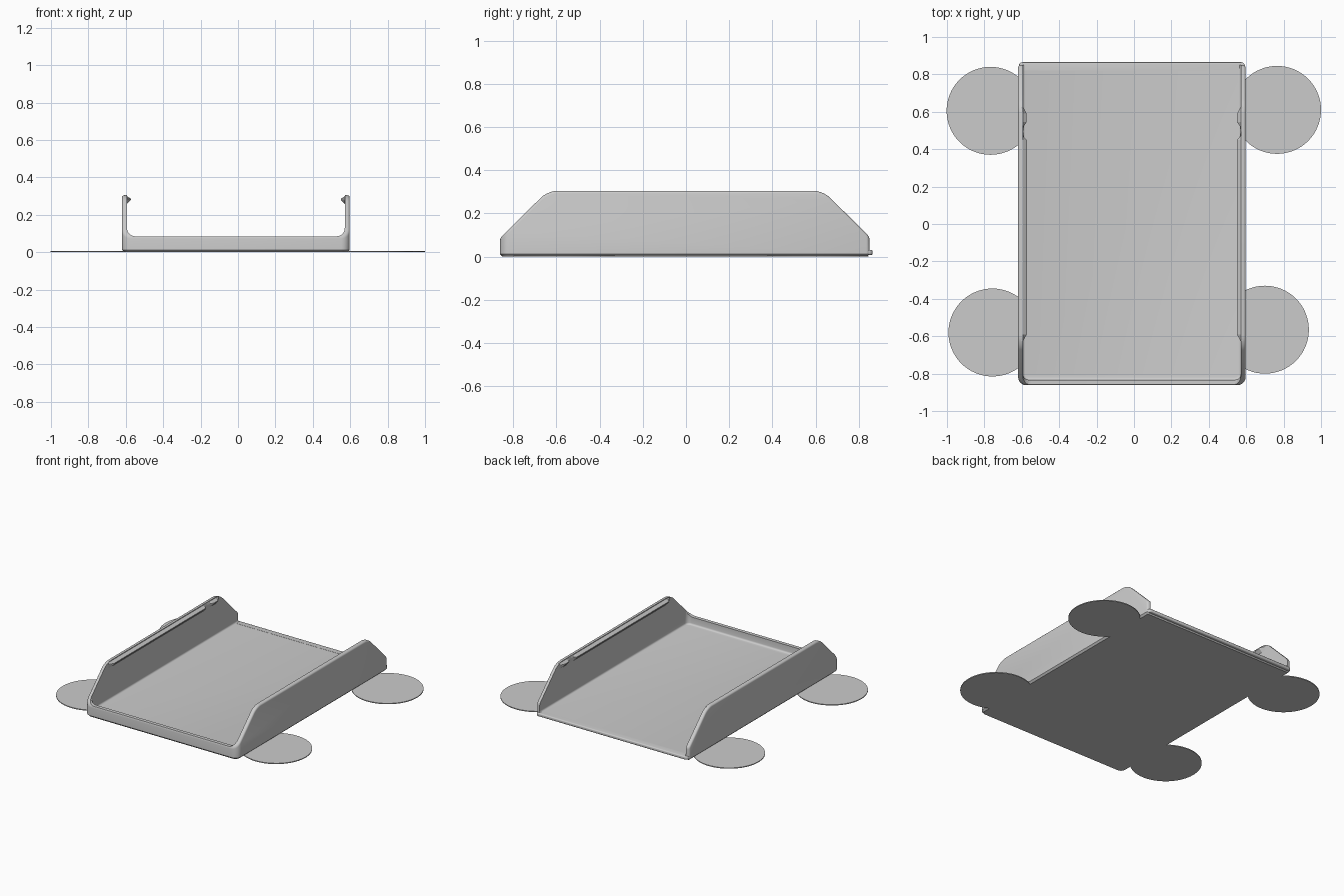
import bpy, bmesh, math

if "Cube" in bpy.data.objects:
    bpy.data.objects.remove(bpy.data.objects["Cube"], do_unlink=True)

grey = bpy.data.materials.new("light grey plastic")
grey.use_nodes = True
COLOUR = (0.6, 0.6, 0.6, 1)
grey.diffuse_color = COLOUR
grey.node_tree.nodes["Principled BSDF"].inputs["Base Color"].default_value = COLOUR

LEFT, RIGHT = 0.597, -0.62          # outer faces of the side walls
WALL = 0.026
FRONT, BACK = -0.862, 0.85
RIM, TOP, FLOOR = 0.085, 0.305, 0.03


def finish(bm, name):
    bmesh.ops.recalc_face_normals(bm, faces=bm.faces)
    mesh = bpy.data.meshes.new(name)
    bm.to_mesh(mesh)
    bm.free()
    mesh.materials.append(grey)
    obj = bpy.data.objects.new(name, mesh)
    bpy.context.collection.objects.link(obj)
    return obj


def loft(sections):
    """Closed solid through matching rings of points."""
    bm = bmesh.new()
    rings = [[bm.verts.new(p) for p in s] for s in sections]
    n = len(rings[0])
    for a, b in zip(rings, rings[1:]):
        for i in range(n):
            bm.faces.new((a[i], a[(i + 1) % n], b[(i + 1) % n], b[i]))
    bm.faces.new(rings[0])
    bm.faces.new(rings[-1])
    bmesh.ops.recalc_face_normals(bm, faces=bm.faces)
    return bm


def block(x0, x1, y0, y1, z0, z1):
    return loft([[(x, y0, z0), (x, y1, z0), (x, y1, z1), (x, y0, z1)] for x in (x0, x1)])


def bevel(bm, rule, width, segments):
    bm.normal_update()
    bmesh.ops.bevel(bm, geom=[e for e in bm.edges if rule(e)], offset=width,
                    segments=segments, profile=0.5, affect='EDGES', clamp_overlap=True)


def mid(e):
    return (e.verts[0].co + e.verts[1].co) / 2


def along(e, axis):
    d = (e.verts[1].co - e.verts[0].co).normalized()
    return abs(d[axis]) > 0.99


def border(e, rule):
    return len(e.link_faces) == 2 and sum(rule(f) for f in e.link_faces) == 1


def smooth(obj):
    bpy.ops.object.select_all(action='DESELECT')
    obj.select_set(True)
    bpy.context.view_layer.objects.active = obj
    bpy.ops.object.shade_smooth_by_angle(angle=math.radians(32))


# Tray body: side outline extruded across the width, then rounded
outline = [(FRONT, 0), (FRONT, RIM), (-0.64, TOP), (0.635, TOP), (BACK, 0.092), (BACK, 0)]
bm = loft([[(x, y, z) for y, z in outline] for x in (RIGHT, LEFT)])
bevel(bm, lambda e: along(e, 0) and mid(e).z > 0.3
      or along(e, 2) and mid(e).y < 0, 0.045, 5)
bevel(bm, lambda e: along(e, 2) and mid(e).y > BACK - 0.001, 0.015, 3)
bevel(bm, lambda e: border(e, lambda f: f.normal.z > 0.3), 0.012, 3)
bevel(bm, lambda e: border(e, lambda f: f.normal.z < -0.9), 0.012, 1)
tray = finish(bm, "tray_body")

# Cavity, open at the back
bm = block(RIGHT + WALL, LEFT - WALL, FRONT + WALL + 0.003, 1.2, FLOOR, 0.6)
bevel(bm, lambda e: along(e, 2) and mid(e).y < 0, 0.03, 5)
bevel(bm, lambda e: border(e, lambda f: f.normal.z < -0.9) and mid(e).y < 1, 0.012, 3)
cavity = finish(bm, "cavity_cutter")

# Opening above the low front rim, with rounded lower corners
bm = block(RIGHT + WALL, LEFT - WALL, -1.2, -0.7, RIM, 0.6)
bevel(bm, lambda e: along(e, 1) and mid(e).z < 0.2, 0.045, 5)
opening = finish(bm, "front_opening_cutter")

bpy.context.view_layer.objects.active = tray
for cutter in (cavity, opening):
    cutter.hide_render = True
    mod = tray.modifiers.new("cut", 'BOOLEAN')
    mod.operation, mod.solver, mod.object = 'DIFFERENCE', 'EXACT', cutter
    bpy.ops.object.modifier_apply(modifier=mod.name)
    bpy.data.objects.remove(cutter, do_unlink=True)
smooth(tray)

# Small rounded ledge along the open back edge
bm = block(RIGHT + 0.004, LEFT - 0.004, BACK - 0.03, 0.865, 0.008, FLOOR + 0.001)
bevel(bm, lambda e: mid(e).y > 0.86 and along(e, 2), 0.02, 3)
bevel(bm, lambda e: border(e, lambda f: abs(f.normal.z) > 0.9) and mid(e).y > 0.845, 0.008, 3)
smooth(finish(bm, "back_ledge"))

# Snap lips under the wall tops, tapered at the ends and notched near the back
stations = [(-0.625, 0.001), (-0.59, 0.021), (0.45, 0.021), (0.465, 0.006), (0.495, 0.001),
            (0.525, 0.006), (0.545, 0.02), (0.59, 0.02), (0.625, 0.001)]
for name, face, side in (("right_snap_lip", RIGHT + WALL, 1), ("left_snap_lip", LEFT - WALL, -1)):
    rings = []
    for y, depth in stations:
        inner, tip = face - side * 0.01, face + side * depth
        rings.append([(inner, y, 0.300), (face, y, 0.300), (tip, y, 0.286),
                      (tip, y, 0.280), (face, y, 0.258), (inner, y, 0.258)])
    finish(loft(rings), name)

# Thin round anchor pads at the corners
pads = {"back_right_pad": (-0.767, 0.605), "back_left_pad": (0.765, 0.61),
        "front_right_pad": (-0.757, -0.58), "front_left_pad": (0.70, -0.565)}
for name, (x, y) in pads.items():
    bm = bmesh.new()
    bmesh.ops.create_cone(bm, cap_ends=True, segments=64, radius1=0.235, radius2=0.235, depth=0.006)
    bmesh.ops.translate(bm, verts=bm.verts, vec=(x, y, 0.003))
    smooth(finish(bm, name))
